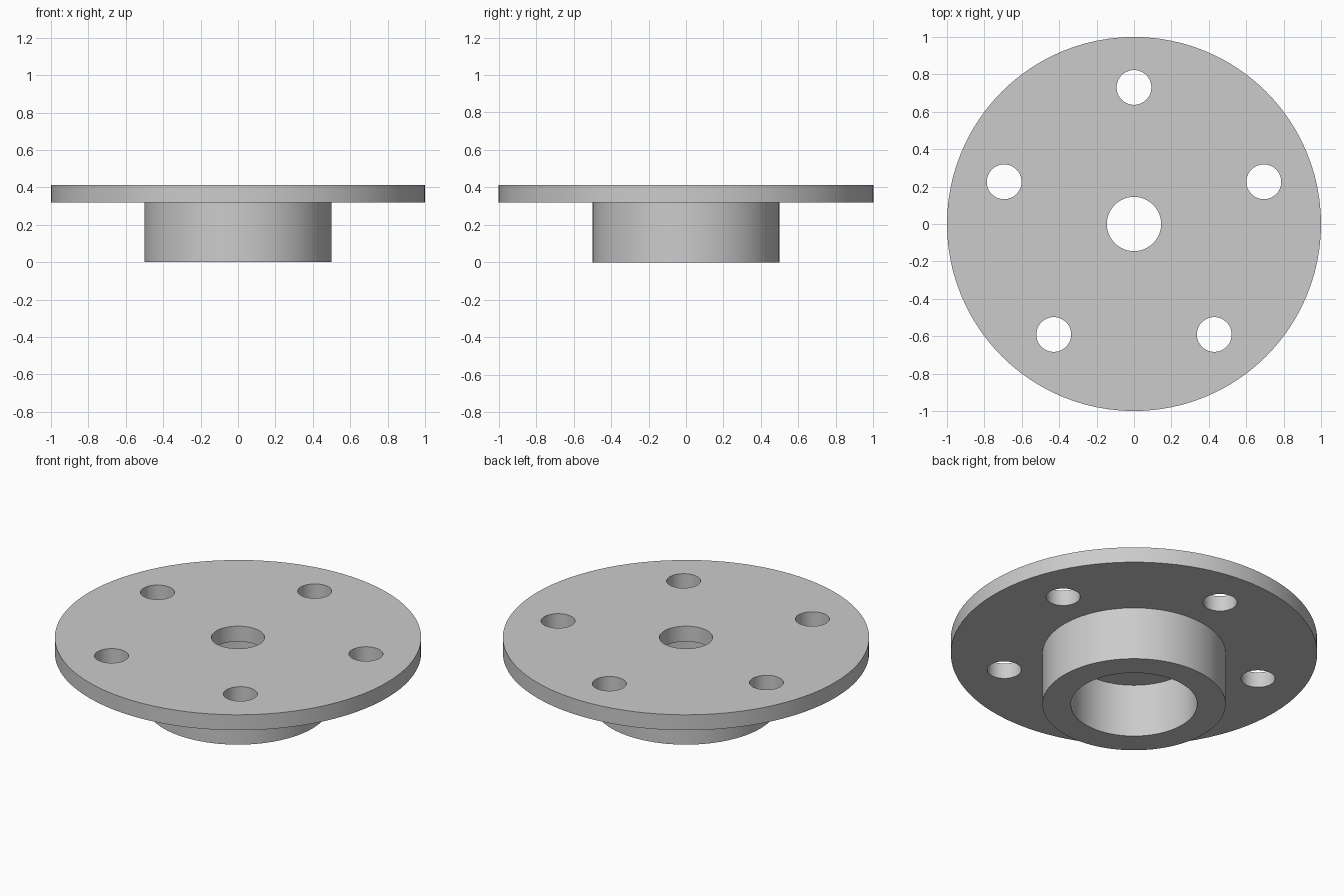
import bpy
import bmesh
from math import cos, sin, tau, pi
from mathutils import Vector

SEGMENTS = 96
HOLE_COUNT = 5
HOLE_RADIUS = 0.093
BOLT_CIRCLE = 0.73
PLATE_BOTTOM, PLATE_TOP = 0.32, 0.413

if "Cube" in bpy.data.objects:
    bpy.data.objects.remove(bpy.data.objects["Cube"], do_unlink=True)

# Plain grey metal
grey = bpy.data.materials.new("grey_metal")
grey.use_nodes = True
colour = (0.6, 0.6, 0.6, 1)
grey.diffuse_color = colour
grey.node_tree.nodes["Principled BSDF"].inputs["Base Color"].default_value = colour


def lathe(name, profile):
    """Revolve a closed (radius, height) profile around z."""
    bm = bmesh.new()
    verts = [bm.verts.new((r, 0, z)) for r, z in profile]
    edges = [bm.edges.new((v, verts[(i + 1) % len(verts)])) for i, v in enumerate(verts)]
    bmesh.ops.spin(bm, geom=verts + edges, cent=(0, 0, 0), axis=(0, 0, 1),
                   angle=tau, steps=SEGMENTS, use_merge=True)
    bmesh.ops.remove_doubles(bm, verts=bm.verts, dist=1e-5)
    bmesh.ops.recalc_face_normals(bm, faces=bm.faces)
    mesh = bpy.data.meshes.new(name)
    bm.to_mesh(mesh)
    bm.free()
    obj = bpy.data.objects.new(name, mesh)
    bpy.context.collection.objects.link(obj)
    return obj


# Flange plate with hub: small centre bore above, wide counterbore below
flange = lathe("flange_with_hub", [
    (0.145, PLATE_TOP), (0.145, PLATE_BOTTOM), (0.345, PLATE_BOTTOM), (0.345, 0),
    (0.5, 0), (0.5, PLATE_BOTTOM), (1, PLATE_BOTTOM), (1, PLATE_TOP)])
flange.data.materials.append(grey)

# Bolt hole cutters, first one at the back
bm = bmesh.new()
for i in range(HOLE_COUNT):
    angle = pi / 2 + tau * i / HOLE_COUNT
    made = bmesh.ops.create_cone(bm, cap_ends=True, segments=48, radius1=HOLE_RADIUS,
                                 radius2=HOLE_RADIUS, depth=0.4)
    bmesh.ops.translate(bm, verts=made["verts"], vec=Vector(
        (BOLT_CIRCLE * cos(angle), BOLT_CIRCLE * sin(angle), PLATE_TOP)))
mesh = bpy.data.meshes.new("bolt_hole_cutters")
bm.to_mesh(mesh)
bm.free()
mesh.materials.append(grey)
cutters = bpy.data.objects.new("bolt_hole_cutters", mesh)
cutters.hide_render = True
bpy.context.collection.objects.link(cutters)

# Cut the bolt holes, then drop the cutters
bpy.ops.object.select_all(action="DESELECT")
bpy.context.view_layer.objects.active = flange
flange.select_set(True)
cut = flange.modifiers.new("bolt_holes", "BOOLEAN")
cut.operation = "DIFFERENCE"
cut.solver = "EXACT"
cut.object = cutters
bpy.ops.object.modifier_apply(modifier=cut.name)
bpy.data.objects.remove(cutters, do_unlink=True)

bpy.ops.object.shade_smooth_by_angle(angle=pi / 6)
